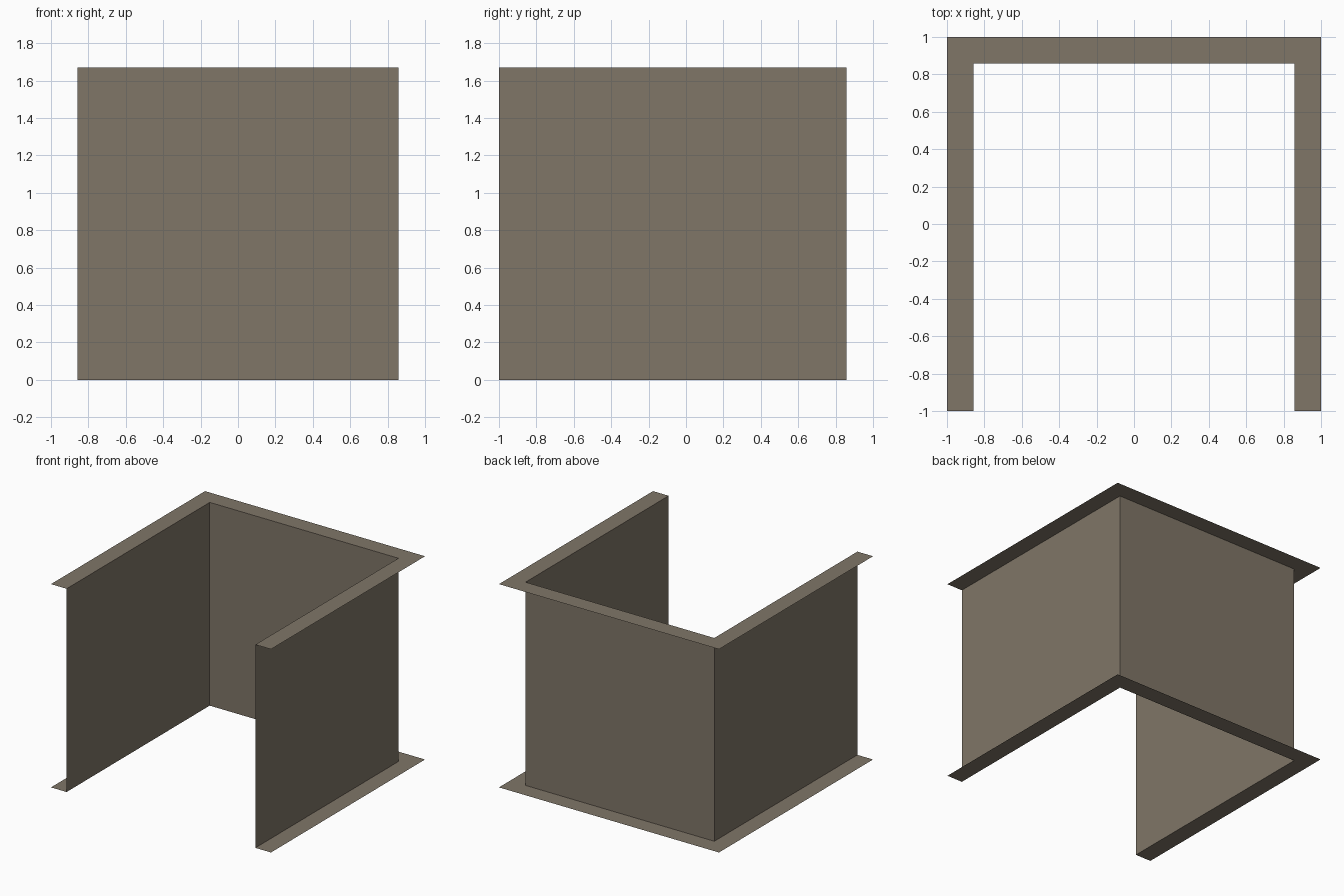
import bpy

if "Cube" in bpy.data.objects:
    bpy.data.objects.remove(bpy.data.objects["Cube"])

INNER, OUTER, HEIGHT = 0.858, 1.0, 1.67

paint = bpy.data.materials.new("warm_grey_brown")
paint.diffuse_color = (0.215, 0.18, 0.137, 1)
paint.use_nodes = True
paint.node_tree.nodes["Principled BSDF"].inputs["Base Color"].default_value = paint.diffuse_color


def u_path(r, z):
    # U-shaped outline, open towards the front
    return [(r, -1, z), (r, r, z), (-r, r, z), (-r, -1, z)]


def strip(name, a, b):
    # Thin sheet joining two matching outlines
    n = len(a)
    faces = [(i, i + 1, n + i + 1, n + i) for i in range(n - 1)]
    mesh = bpy.data.meshes.new(name)
    mesh.from_pydata(a + b, [], faces)
    mesh.materials.append(paint)
    obj = bpy.data.objects.new(name, mesh)
    bpy.context.collection.objects.link(obj)


# Three upright walls
strip("walls", u_path(INNER, 0), u_path(INNER, HEIGHT))
# Flat rims pointing outwards at the top and bottom
strip("top_rim", u_path(INNER, HEIGHT), u_path(OUTER, HEIGHT))
strip("bottom_rim", u_path(OUTER, 0), u_path(INNER, 0))
